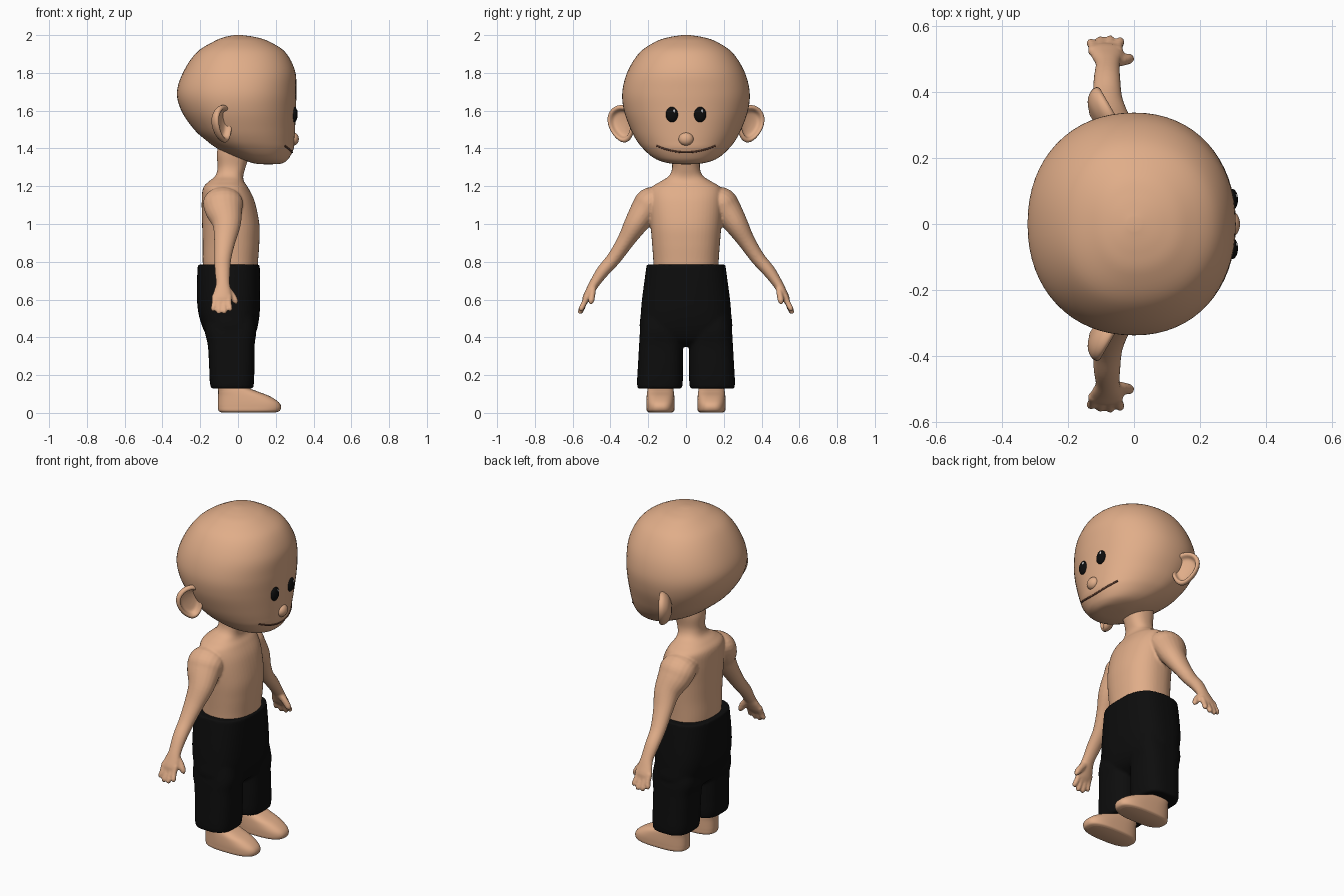
import bpy, bmesh
from math import sin, cos, pi
from mathutils import Vector

if "Cube" in bpy.data.objects:
    bpy.data.objects.remove(bpy.data.objects["Cube"])


def material(name, rgb):
    m = bpy.data.materials.new(name)
    m.diffuse_color = (*rgb, 1)
    m.use_nodes = True
    m.node_tree.nodes["Principled BSDF"].inputs["Base Color"].default_value = m.diffuse_color
    return m


SKIN = material("skin", (0.75, 0.42, 0.25))
BLACK = material("black", (0.004, 0.004, 0.004))
WHITE = material("white", (0.9, 0.9, 0.9))
LIP = material("lip_line", (0.12, 0.05, 0.03))


def dense(rows, k=6):
    """Catmull-Rom interpolation of a short table of section values."""
    p = [rows[0]] + list(rows) + [rows[-1]]
    out = []
    for i in range(1, len(p) - 2):
        for j in range(k):
            t = j / k
            out.append([0.5 * (2 * b + (c - a) * t + (2 * a - 5 * b + 4 * c - d) * t * t
                               + (3 * b - a - 3 * c + d) * t ** 3)
                        for a, b, c, d in zip(p[i - 1], p[i], p[i + 1], p[i + 2])])
    return out + [list(rows[-1])]


def spow(v, e):
    return (1 if v >= 0 else -1) * abs(v) ** e


def slices(rows, n=2.0, seg=48, k=6):
    """Horizontal superellipse rings from rows (z, back x, front x, widest x, half width, centre y)."""
    rings = []
    for z, x0, x1, cx, w, yc in dense(rows, k):
        ring = []
        for i in range(seg):
            a = 2 * pi * i / seg
            c, s = spow(cos(a), 2 / n), spow(sin(a), 2 / n)
            ring.append(Vector((cx + c * ((x1 - cx) if c > 0 else (cx - x0)), yc + s * w, z)))
        rings.append(ring)
    return rings


def tube(rows, seg=20, k=5):
    """Elliptical rings along a path from rows (x, y, z, radius along x, other radius)."""
    d = dense(rows, k)
    pts = [Vector(r[:3]) for r in d]
    rings = []
    for i, r in enumerate(d):
        t = (pts[min(i + 1, len(d) - 1)] - pts[max(i - 1, 0)]).normalized()
        v = t.cross(Vector((1, 0, 0))).normalized()
        u = v.cross(t)
        rings.append([pts[i] + u * r[3] * cos(2 * pi * j / seg) + v * r[4] * sin(2 * pi * j / seg)
                      for j in range(seg)])
    return rings


def loft(bm, rings, both=False):
    for side in ((1, -1) if both else (1,)):
        vs = [[bm.verts.new((p.x, p.y * side, p.z)) for p in ring] for ring in rings]
        n = len(vs[0])
        for a, b in zip(vs, vs[1:]):
            for j in range(n):
                bm.faces.new((a[j], a[(j + 1) % n], b[(j + 1) % n], b[j]))
        bm.faces.new(vs[0])
        bm.faces.new(vs[-1])


def finish(bm, name, mat, voxel=0, smooth=4):
    bmesh.ops.recalc_face_normals(bm, faces=bm.faces)
    for f in bm.faces:
        f.smooth = True
    me = bpy.data.meshes.new(name)
    bm.to_mesh(me)
    bm.free()
    ob = bpy.data.objects.new(name, me)
    bpy.context.collection.objects.link(ob)
    me.materials.append(mat)
    if voxel:
        r = ob.modifiers.new("fuse", 'REMESH')
        r.mode, r.voxel_size, r.use_smooth_shade = 'VOXEL', voxel, True
        s = ob.modifiers.new("soften", 'SMOOTH')
        s.factor, s.iterations = 0.5, smooth
    return ob


def ellipsoid(name, loc, scale, mat):
    bm = bmesh.new()
    bmesh.ops.create_uvsphere(bm, u_segments=24, v_segments=16, radius=1)
    for v in bm.verts:
        v.co = Vector(loc) + Vector(v.co[i] * scale[i] for i in range(3))
    return finish(bm, name, mat)


# Head
HEAD_N = 2.15
head_rows = [(2.0, -.02, .02, 0, .02, 0), (1.99, -.07, .09, 0, .085, 0), (1.968, -.125, .16, 0, .155, 0),
             (1.91, -.217, .25, 0, .243, 0), (1.81, -.287, .302, 0, .308, 0), (1.7, -.323, .309, 0, .337, 0),
             (1.6, -.30, .306, 0, .328, 0), (1.5, -.232, .302, .01, .292, 0), (1.44, -.165, .299, .03, .26, 0),
             (1.4, -.11, .295, .06, .228, 0), (1.36, -.03, .277, .1, .185, 0), (1.335, .04, .258, .13, .14, 0),
             (1.32, .09, .23, .15, .08, 0), (1.316, .14, .18, .16, .02, 0)]
bm = bmesh.new()
loft(bm, slices(head_rows, HEAD_N, 64))
finish(bm, "head", SKIN)


def face_x(y, z):
    """Front surface of the head at (y, z)."""
    d = dense(head_rows, 6)
    for a, b in zip(d, d[1:]):
        if b[0] <= z <= a[0]:
            t = (a[0] - z) / (a[0] - b[0])
            _, _, x1, cx, w, _ = [p + (q - p) * t for p, q in zip(a, b)]
            return cx + (x1 - cx) * (1 - (abs(y) / w) ** HEAD_N) ** (1 / HEAD_N)


# Ears: cupped discs turned outward
nor = Vector((.87, .5, 0)).normalized()
out = Vector((-.5, .87, -.25)).normalized()
up = nor.cross(out)
ear = dense([(-.045, .25), (-.03, .7), (-.008, .95), (.012, 1), (.022, .9), (.018, .78), (-.005, .62), (-.012, .2)], 4)
bm = bmesh.new()
loft(bm, [[Vector((-.085, .335, 1.53)) + nor * h + out * .078 * s * cos(a) * (1 + .22 * sin(a)) + up * .1 * s * sin(a)
           for a in [2 * pi * i / 32 for i in range(32)]] for h, s in ear], both=True)
finish(bm, "ears", SKIN)

# Eyes with highlights, nose
for side, label in ((1, "left"), (-1, "right")):
    ellipsoid(label + "_eye", (face_x(.072, 1.58) - .002, .074 * side, 1.58), (.018, .033, .041), BLACK)
    ellipsoid(label + "_eye_highlight", (.309, .074 * side + .011, 1.597), (.006, .007, .01), WHITE)
ellipsoid("nose", (.293, 0, 1.45), (.029, .04, .035), SKIN)

# Mouth line following the face
cu = bpy.data.curves.new("mouth", 'CURVE')
cu.dimensions, cu.bevel_depth, cu.bevel_resolution, cu.use_fill_caps = '3D', .005, 2, True
sp = cu.splines.new('POLY')
sp.points.add(24)
for i, p in enumerate(sp.points):
    y = .155 * (i / 12 - 1)
    z = 1.38 + .034 * (y / .155) ** 2
    p.co = (face_x(y, z), y, z, 1)
cu.materials.append(LIP)
bpy.context.collection.objects.link(bpy.data.objects.new("mouth", cu))

# Body: torso and neck, arms, hands fused together
bm = bmesh.new()
torso = [(1.44, -.1, .06, .085), (1.37, -.112, .06, .08), (1.3, -.108, .04, .073), (1.255, -.12, .028, .09),
         (1.225, -.155, .032, .135), (1.19, -.185, .055, .185), (1.12, -.192, .088, .195), (1.0, -.19, .113, .188),
         (.9, -.187, .113, .18), (.8, -.187, .106, .173), (.7, -.18, .1, .17)]
loft(bm, slices([(z, a, b, (a + b) / 2, w, 0) for z, a, b, w in torso], 2.3))
loft(bm, tube([(-.08, .11, 1.12, .085, .06), (-.08, .18, 1.115, .105, .082), (-.075, .215, 1.075, .1, .078),
               (-.06, .265, 1.0, .076, .063), (-.07, .32, .91, .057, .046), (-.08, .38, .82, .045, .038),
               (-.082, .44, .75, .041, .034), (-.08, .485, .685, .037, .027), (-.082, .51, .64, .047, .024),
               (-.086, .528, .605, .052, .021), (-.086, .538, .58, .046, .012)]), both=True)
for x0, x1, y1, z1 in ((-.125, -.131, .55, .54), (-.1, -.102, .558, .526), (-.073, -.072, .56, .526), (-.048, -.042, .555, .54)):
    loft(bm, tube([(x0, .522, .62, .016, .016), (x0, .54, .58, .015, .015), (x1, y1, z1 + .01, .014, .014),
                   (x1, y1 + .004, z1 - .003, .004, .004)], 12), both=True)
loft(bm, tube([(-.065, .49, .665, .018, .016), (-.035, .497, .625, .02, .017), (-.014, .502, .592, .016, .016),
               (-.008, .504, .573, .004, .004)], 12), both=True)
finish(bm, "torso_and_arms", SKIN, .0065)

# Feet with ankles
bm = bmesh.new()
foot = [(.22, -.09, .045, .055), (.14, -.104, .055, .066), (.115, -.105, .10, .07), (.09, -.105, .165, .073),
        (.06, -.106, .212, .075), (.035, -.106, .228, .075), (.012, -.103, .222, .073), (.003, -.09, .20, .062)]
loft(bm, slices([(z, a, b, (a + b) / 2, w, .135) for z, a, b, w in foot], 2.7), both=True)
for v in bm.verts:
    v.co.z = max(v.co.z, 0)
finish(bm, "feet", SKIN)

# Trousers: hips and two wide legs fused together
bm = bmesh.new()
hips = [(.785, -.213, .115, .208), (.7, -.217, .117, .22), (.6, -.217, .117, .233), (.52, -.208, .114, .24),
        (.44, -.182, .1, .243), (.385, -.15, .075, .2), (.35, -.1, .03, .1)]
loft(bm, slices([(z, a, b, (a + b) / 2, w, 0) for z, a, b, w in hips], 2.7))
leg = [(.55, -.16, .08, .1), (.44, -.176, .097, .113), (.36, -.16, .088, .116), (.25, -.153, .087, .119),
       (.17, -.15, .085, .121), (.128, -.142, .08, .118)]
loft(bm, slices([(z, a, b, (a + b) / 2, w, .131 + .03 * (.4 - z)) for z, a, b, w in leg], 2.8), both=True)
finish(bm, "trousers", BLACK, .009, 3)
